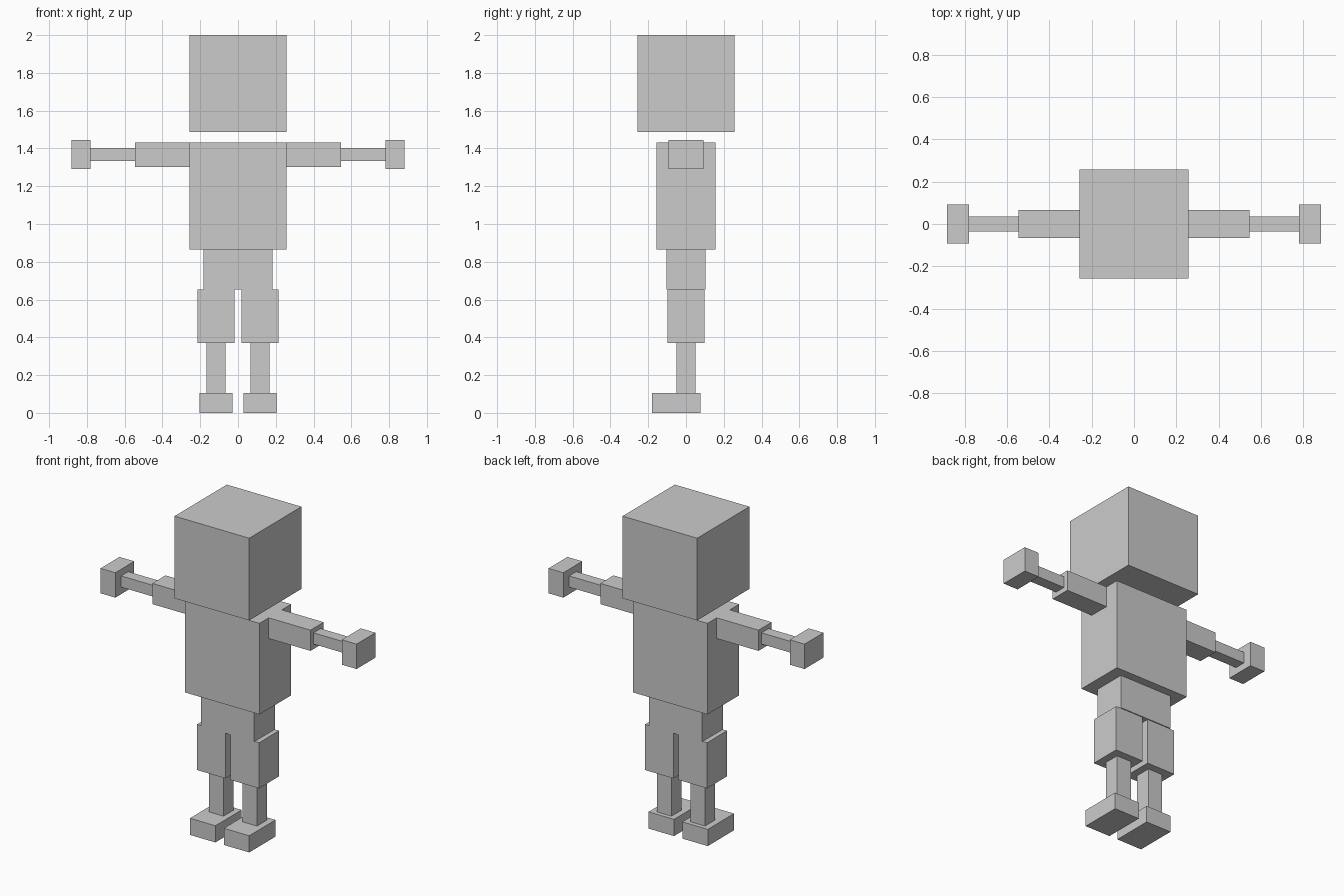
import bpy
import bmesh
from mathutils import Vector

if "Cube" in bpy.data.objects:
    bpy.data.objects.remove(bpy.data.objects["Cube"])

grey = bpy.data.materials.new("plain grey")
grey.diffuse_color = (0.6, 0.6, 0.6, 1.0)
grey.use_nodes = True
grey.node_tree.nodes["Principled BSDF"].inputs["Base Color"].default_value = grey.diffuse_color


def box(name, x, y, z):
    """Box spanning the given (low, high) range on each axis."""
    lo, hi = Vector((x[0], y[0], z[0])), Vector((x[1], y[1], z[1]))
    bm = bmesh.new()
    bmesh.ops.create_cube(bm, size=1)
    bmesh.ops.scale(bm, vec=hi - lo, verts=bm.verts)
    mesh = bpy.data.meshes.new(name)
    bm.to_mesh(mesh)
    bm.free()
    mesh.materials.append(grey)
    obj = bpy.data.objects.new(name, mesh)
    obj.location = (lo + hi) / 2
    bpy.context.collection.objects.link(obj)


def pair(name, x, y, z):
    """Matching boxes on both sides of the body."""
    box("right_" + name, x, y, z)
    box("left_" + name, (-x[1], -x[0]), y, z)


# Head floats just above the torso
box("head", (-0.257, 0.257), (-0.257, 0.257), (1.488, 2.0))
box("torso", (-0.257, 0.257), (-0.156, 0.156), (0.864, 1.431))
box("hips", (-0.183, 0.183), (-0.104, 0.104), (0.654, 0.864))

# Outstretched arms
pair("upper_arm", (0.257, 0.545), (-0.065, 0.065), (1.302, 1.431))
pair("forearm", (0.545, 0.78), (-0.035, 0.035), (1.333, 1.403))
pair("hand", (0.78, 0.882), (-0.093, 0.093), (1.29, 1.445))

# Legs and forward-pointing feet
pair("thigh", (0.018, 0.214), (-0.098, 0.098), (0.37, 0.654))
pair("shin", (0.065, 0.166), (-0.05, 0.05), (0.104, 0.37))
pair("foot", (0.029, 0.204), (-0.181, 0.077), (0.0, 0.104))
